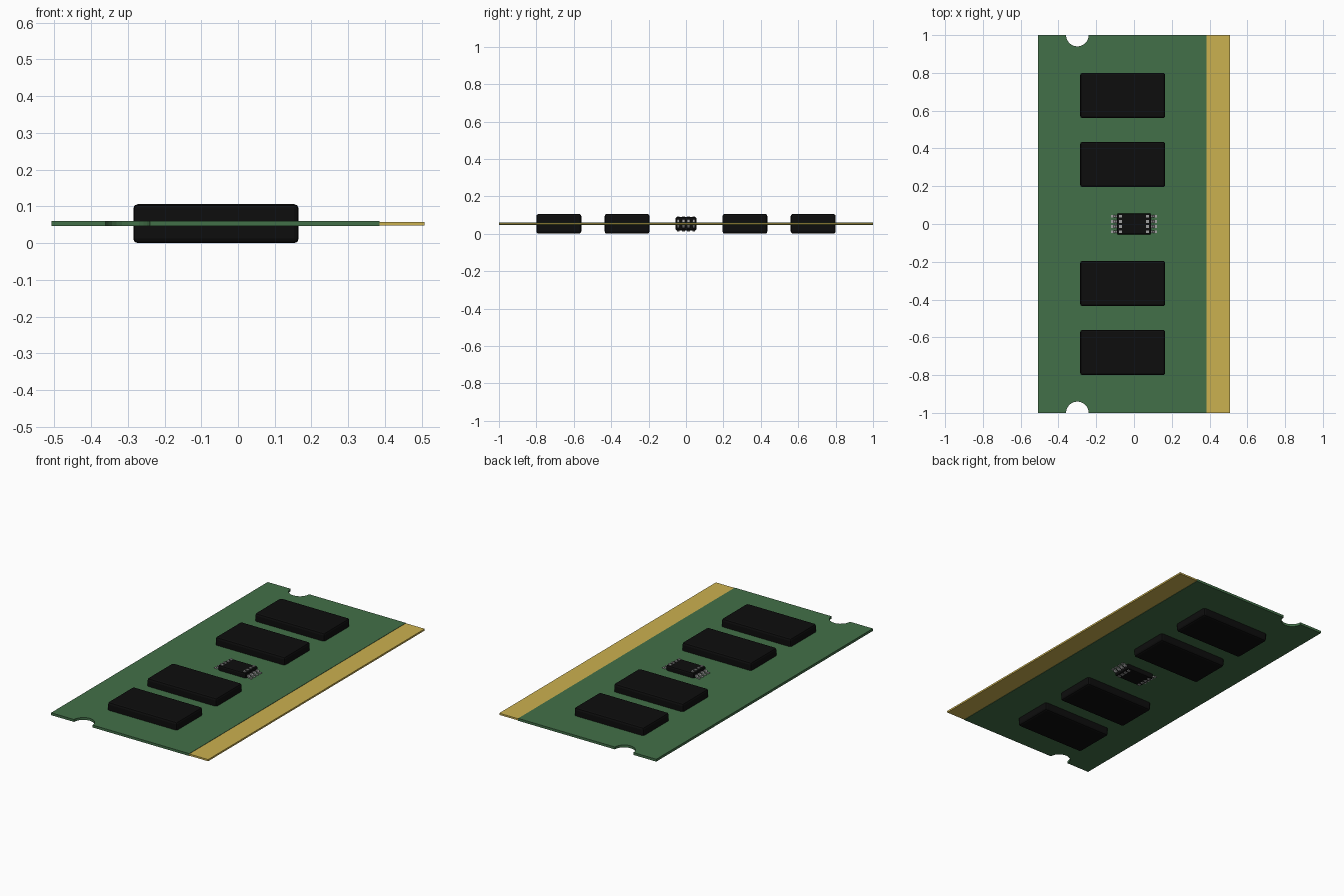
import bpy, bmesh, math

if "Cube" in bpy.data.objects:
    bpy.data.objects.remove(bpy.data.objects["Cube"])

MID = 0.053  # height of the board's mid plane


def material(name, rgb):
    m = bpy.data.materials.new(name)
    m.diffuse_color = (*rgb, 1)
    m.use_nodes = True
    m.node_tree.nodes["Principled BSDF"].inputs["Base Color"].default_value = m.diffuse_color
    return m


GREEN = material("board_green", (0.055, 0.16, 0.065))
GOLD = material("contact_gold", (0.60, 0.44, 0.08))
BLACK = material("chip_black", (0.004, 0.004, 0.004))
GREY = material("lead_grey", (0.35, 0.35, 0.35))


def finish(name, bm, mat):
    bmesh.ops.recalc_face_normals(bm, faces=bm.faces)
    me = bpy.data.meshes.new(name)
    bm.to_mesh(me)
    bm.free()
    me.materials.append(mat)
    ob = bpy.data.objects.new(name, me)
    bpy.context.collection.objects.link(ob)
    return ob


def add_prism(bm, points, offset):
    """Extrude a closed outline of 3D points along offset."""
    face = bm.faces.new([bm.verts.new(p) for p in points])
    new = bmesh.ops.extrude_face_region(bm, geom=[face])["geom"]
    verts = [v for v in new if isinstance(v, bmesh.types.BMVert)]
    bmesh.ops.translate(bm, verts=verts, vec=offset)


def box(name, x0, x1, y0, y1, z0, z1, mat, bevel=0):
    bm = bmesh.new()
    add_prism(bm, [(x0, y0, z0), (x1, y0, z0), (x1, y1, z0), (x0, y1, z0)],
              (0, 0, z1 - z0))
    ob = finish(name, bm, mat)
    if bevel:
        mod = ob.modifiers.new("bevel", "BEVEL")
        mod.width = bevel
        mod.segments = 2
    return ob


# circuit board with a half-round notch in each short edge
arc = [(-0.30 - 0.06 * math.cos(math.pi * i / 12),
        -1 + 0.06 * math.sin(math.pi * i / 12)) for i in range(13)]
lower = [(-0.508, -1)] + arc + [(0.385, -1)]
outline = lower + [(x, -y) for x, y in reversed(lower)]
bm = bmesh.new()
add_prism(bm, [(x, y, MID - 0.007) for x, y in outline], (0, 0, 0.014))
finish("circuit_board", bm, GREEN)

# gold contact strip along one long edge
box("contact_strip", 0.385, 0.507, -1, 1, MID - 0.005, MID + 0.005, GOLD)

# large memory chips, showing on both faces of the board
for i, y in enumerate((-0.68, -0.315, 0.315, 0.68)):
    box(f"memory_chip_{i + 1}", -0.285, 0.165, y - 0.12, y + 0.12,
        0, 2 * MID, BLACK, 0.012)

# small controller chip in the middle
box("controller_chip", -0.09, 0.09, -0.056, 0.056,
    MID - 0.036, MID + 0.036, BLACK, 0.008)

# bent leads: pad on the chip top, shoulder, foot on the board
lead = [(0.064, 0.040), (0.080, 0.040), (0.080, 0.022), (0.098, 0.022),
        (0.106, 0.015), (0.108, 0.011), (0.122, 0.011), (0.122, 0.006),
        (0.103, 0.006), (0.096, 0.014), (0.064, 0.014)]
bm = bmesh.new()
for sx in (-1, 1):
    for sz in (-1, 1):
        for k in range(4):
            y = -0.0405 + 0.027 * k
            add_prism(bm, [(sx * x, y - 0.007, MID + sz * z) for x, z in lead],
                      (0, 0.014, 0))
finish("controller_leads", bm, GREY)
